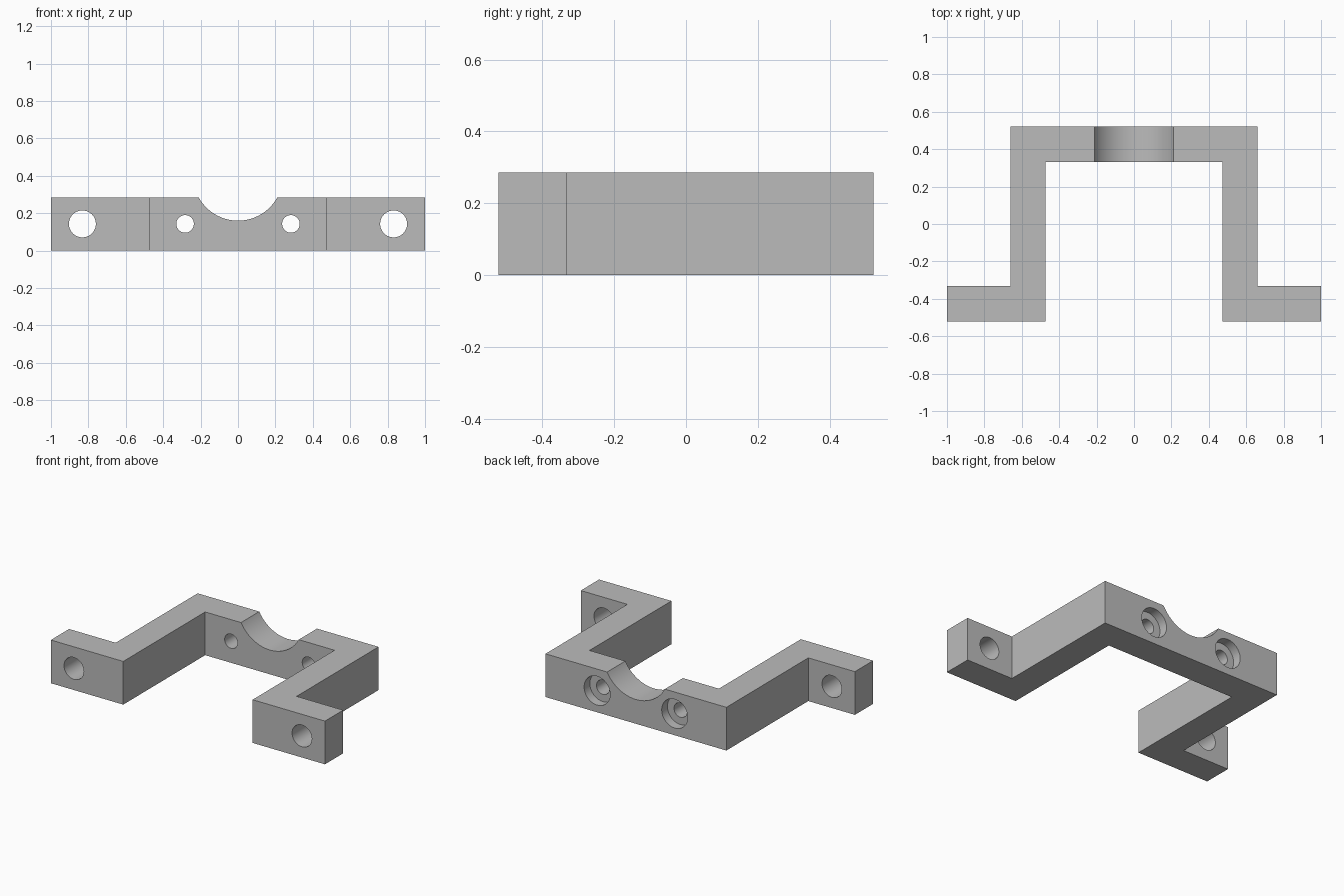
import bpy
import bmesh
import math

old = bpy.data.objects.get("Cube")
if old:
    bpy.data.objects.remove(old, do_unlink=True)

HEIGHT = 0.285
BACK, FRONT = 0.522, -0.522
WALL = 0.19
MID = HEIGHT / 2

grey = bpy.data.materials.new("plain grey")
grey.use_nodes = True
grey.diffuse_color = (0.5, 0.5, 0.5, 1)
grey.node_tree.nodes["Principled BSDF"].inputs["Base Color"].default_value = (0.5, 0.5, 0.5, 1)


def new_object(name, bm):
    bmesh.ops.recalc_face_normals(bm, faces=bm.faces)
    mesh = bpy.data.meshes.new(name)
    bm.to_mesh(mesh)
    bm.free()
    mesh.materials.append(grey)
    obj = bpy.data.objects.new(name, mesh)
    bpy.context.collection.objects.link(obj)
    return obj


# Bracket: mirrored plan outline, extruded upward
half = [(0.66, BACK), (0.66, FRONT + WALL), (1, FRONT + WALL), (1, FRONT),
        (0.472, FRONT), (0.472, BACK - WALL)]
outline = half + [(-x, y) for x, y in reversed(half)]
bm = bmesh.new()
base = bm.faces.new([bm.verts.new((x, y, 0)) for x, y in outline])
top = bmesh.ops.extrude_face_region(bm, geom=[base])["geom"]
bmesh.ops.translate(bm, vec=(0, 0, HEIGHT),
                    verts=[v for v in top if isinstance(v, bmesh.types.BMVert)])
bracket = new_object("bracket", bm)


def bore(name, x, z, radius, y0, y1, sides=48):
    """Cut a round hole along y out of the bracket."""
    bm = bmesh.new()
    bmesh.ops.create_cone(bm, cap_ends=True, segments=sides, radius1=radius,
                          radius2=radius, depth=y1 - y0)
    cutter = new_object(name, bm)
    cutter.rotation_euler.x = math.pi / 2
    cutter.location = (x, (y0 + y1) / 2, z)
    cutter.hide_render = True
    cut = bracket.modifiers.new(name, "BOOLEAN")
    cut.operation = "DIFFERENCE"
    cut.solver = "EXACT"
    cut.object = cutter
    bpy.ops.object.modifier_apply(modifier=cut.name)
    bpy.data.objects.remove(cutter, do_unlink=True)


bpy.ops.object.select_all(action="DESELECT")
bracket.select_set(True)
bpy.context.view_layer.objects.active = bracket

# Mounting holes in the feet, screw holes and counterbores in the back bar
for side in (-1, 1):
    bore("mounting_hole", side * 0.832, MID, 0.072, FRONT - 0.1, FRONT + WALL + 0.1)
    bore("screw_hole", side * 0.283, MID, 0.047, BACK - WALL - 0.1, BACK + 0.1)
    bore("counterbore", side * 0.283, MID, 0.095, BACK - 0.06, BACK + 0.1)

# Round saddle in the top of the back bar
bore("saddle", 0, 0.4, 0.24, BACK - WALL - 0.1, BACK + 0.1, 96)

bpy.ops.object.shade_smooth_by_angle(angle=math.radians(30))
